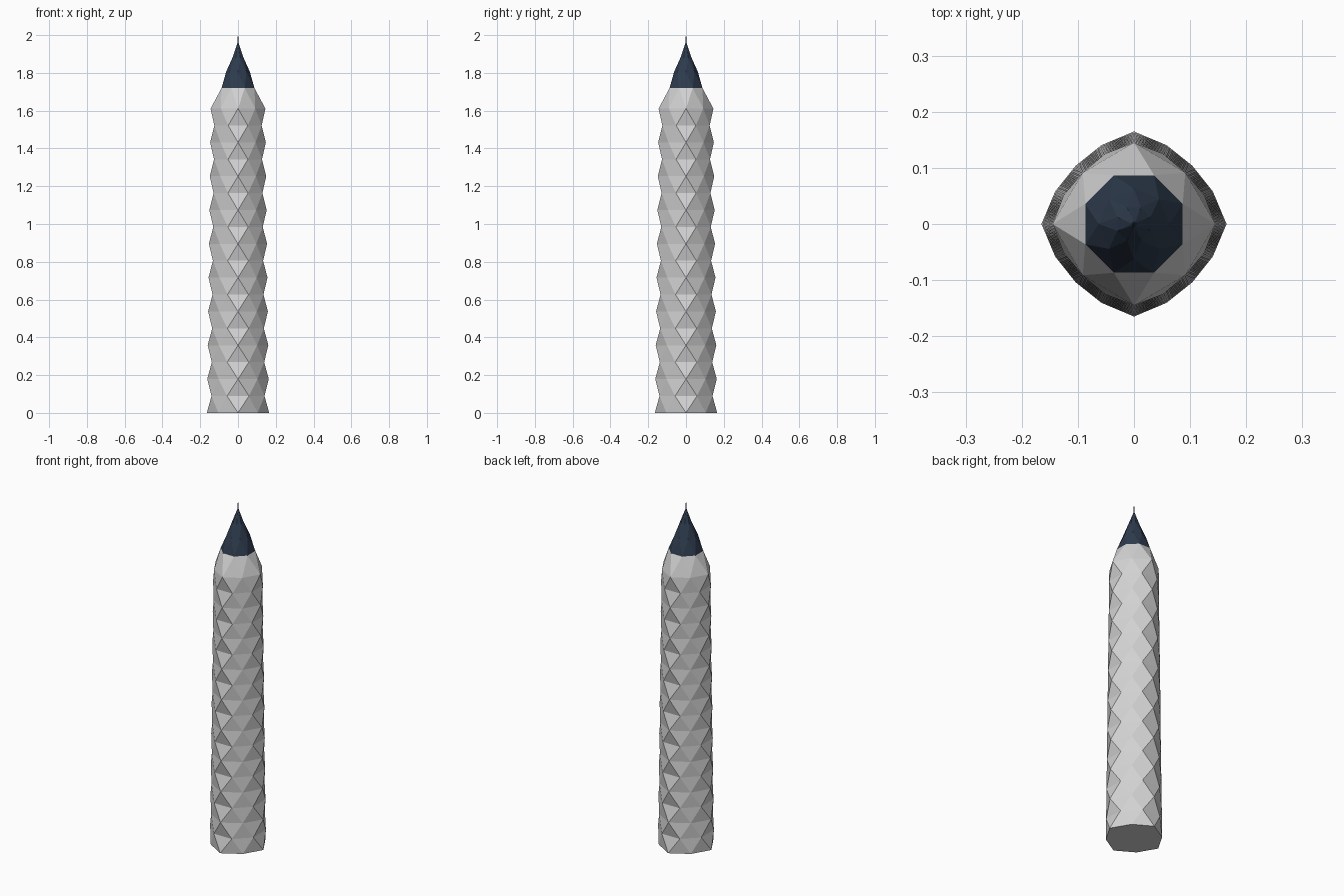
import bpy, bmesh, math

cube = bpy.data.objects.get("Cube")
if cube:
    bpy.data.objects.remove(cube)


def material(name, rgb):
    mat = bpy.data.materials.new(name)
    mat.use_nodes = True
    mat.diffuse_color = (*rgb, 1)
    mat.node_tree.nodes["Principled BSDF"].inputs["Base Color"].default_value = (*rgb, 1)
    return mat


STONE = material("pale grey cladding", (0.64, 0.64, 0.64))
SLATE = material("dark slate", (0.027, 0.044, 0.075))
SIDES = 8
STEP = 2 * math.pi / SIDES


def peak_ring(z, axis_r, diag_r):
    """Corners on the axes alternate with corners on the diagonals."""
    return [((axis_r, diag_r)[i % 2] * math.cos(i * STEP),
             (axis_r, diag_r)[i % 2] * math.sin(i * STEP), z) for i in range(SIDES)]


def waist_ring(z, r):
    """Corners turned half a step from the peak rings."""
    return [(r * math.cos((i + 0.5) * STEP), r * math.sin((i + 0.5) * STEP), z)
            for i in range(SIDES)]


def folded_shell(name, rings, mat, first_is_peak):
    """Join alternating rings with triangles and close both ends."""
    bm = bmesh.new()
    loops = [[bm.verts.new(p) for p in ring] for ring in rings]
    for k, (low, high) in enumerate(zip(loops, loops[1:])):
        peak_below = (k % 2 == 0) == first_is_peak
        peak, waist = (low, high) if peak_below else (high, low)
        for i in range(SIDES):
            j = (i + 1) % SIDES
            bm.faces.new((peak[i], peak[j], waist[i]))
            bm.faces.new((peak[j], waist[j], waist[i]))
    bm.faces.new(loops[0][::-1])
    bm.faces.new(loops[-1])
    bmesh.ops.recalc_face_normals(bm, faces=bm.faces)
    mesh = bpy.data.meshes.new(name)
    bm.to_mesh(mesh)
    bm.free()
    mesh.materials.append(mat)
    obj = bpy.data.objects.new(name, mesh)
    bpy.context.collection.objects.link(obj)
    return obj


# Tapering shaft of nine folded storeys, then the sloping shoulder
STOREYS, HEIGHT = 9, 0.179
shaft = []
for level in range(2 * STOREYS + 1):
    z = level * HEIGHT / 2
    taper = 1 - 0.075 * z
    if level % 2 == 0:
        shaft.append(peak_ring(z, 0.165 * taper, 0.147 * taper))
    else:
        shaft.append(waist_ring(z, 0.153 * taper))
shaft.append(waist_ring(1.72, 0.094))
folded_shell("tower_shaft", shaft, STONE, True)

# Dark faceted roof
roof = [waist_ring(1.72, 0.094), peak_ring(1.805, 0.063, 0.063),
        waist_ring(1.88, 0.032), peak_ring(1.955, 0.004, 0.004)]
folded_shell("roof_spire", roof, SLATE, False)

# Thin mast on the tip
bpy.ops.mesh.primitive_cone_add(vertices=8, radius1=0.004, radius2=0.001,
                                depth=0.06, location=(0, 0, 1.97))
mast = bpy.context.object
mast.name = "mast"
mast.data.materials.append(SLATE)
